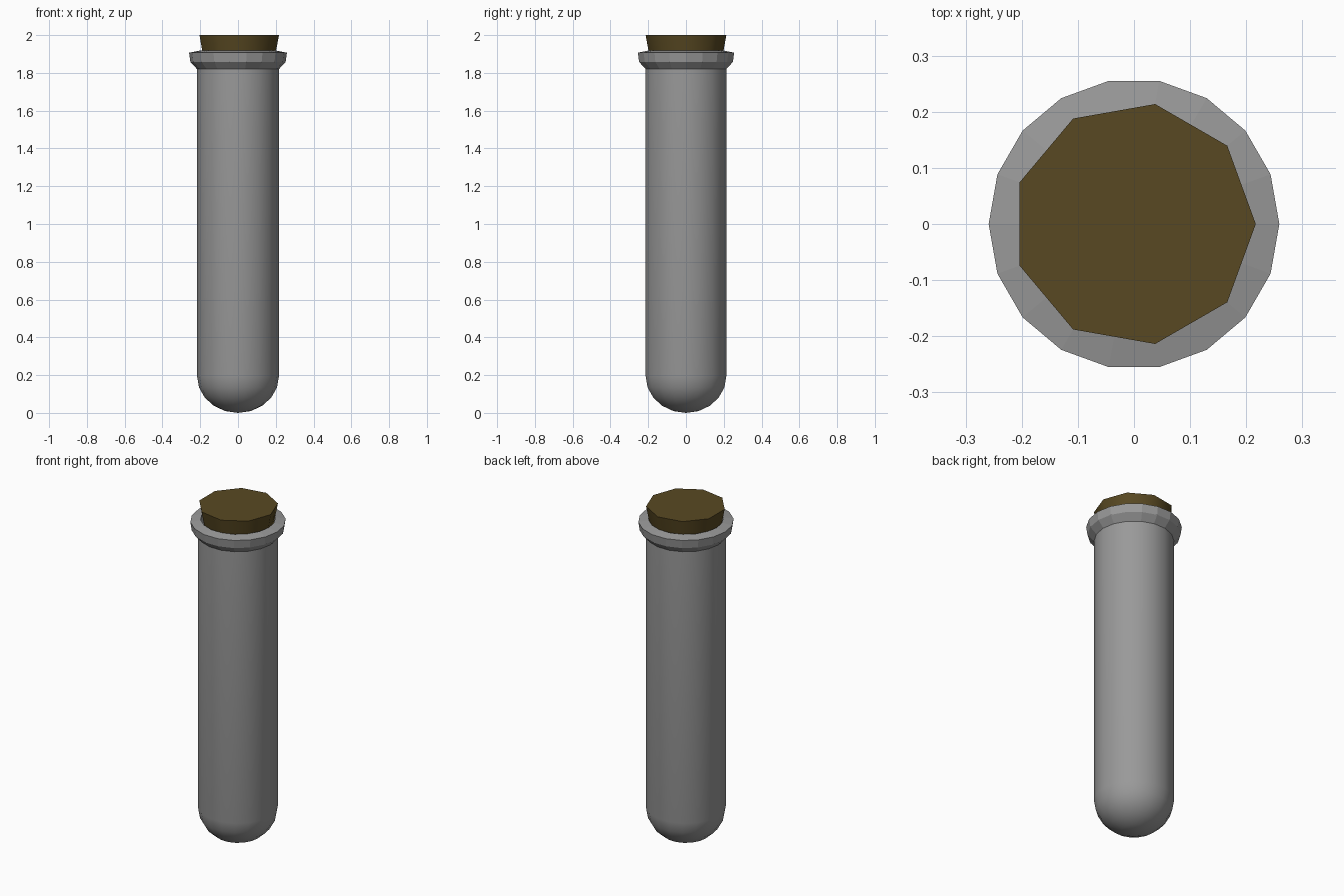
import bpy, bmesh, math

if "Cube" in bpy.data.objects:
    bpy.data.objects.remove(bpy.data.objects["Cube"])


def material(name, rgb):
    mat = bpy.data.materials.new(name)
    mat.diffuse_color = (*rgb, 1)
    mat.use_nodes = True
    mat.node_tree.nodes["Principled BSDF"].inputs["Base Color"].default_value = mat.diffuse_color
    return mat


def lathe(name, profile, sides, mat, smooth=False, closed=False):
    """Revolve (radius, z) points around z; radius 0 makes a pole."""
    bm = bmesh.new()
    rings = []
    for r, z in profile:
        if r == 0:
            rings.append([bm.verts.new((0, 0, z))] * sides)
        else:
            rings.append([bm.verts.new((r * math.cos(2 * math.pi * i / sides),
                                        r * math.sin(2 * math.pi * i / sides), z))
                          for i in range(sides)])
    pairs = list(zip(rings, rings[1:]))
    if closed:
        pairs.append((rings[-1], rings[0]))
    for a, b in pairs:
        for i in range(sides):
            j = (i + 1) % sides
            bm.faces.new(list(dict.fromkeys((a[i], a[j], b[j], b[i]))))
    # cap any open ends
    bmesh.ops.holes_fill(bm, edges=bm.edges, sides=0)
    bmesh.ops.recalc_face_normals(bm, faces=bm.faces)
    mesh = bpy.data.meshes.new(name)
    bm.to_mesh(mesh)
    bm.free()
    mesh.materials.append(mat)
    obj = bpy.data.objects.new(name, mesh)
    bpy.context.collection.objects.link(obj)
    if smooth:
        bpy.ops.object.select_all(action='DESELECT')
        obj.select_set(True)
        bpy.context.view_layer.objects.active = obj
        bpy.ops.object.shade_smooth_by_angle(angle=math.radians(50))
    return obj


SIDES = 18
R_OUT, R_IN = 0.217, 0.203
DOME = 0.195                  # height of the rounded end


def dome(radius, base, steps=5):
    """Quarter-round profile from the bottom pole up to the wall."""
    pts = [(0, base)]
    for k in range(1, steps + 1):
        a = math.pi / 2 * k / steps
        pts.append((radius * math.sin(a), DOME - (DOME - base) * math.cos(a)))
    return pts


glass = material("glass_grey", (0.32, 0.32, 0.32))
brown = material("cork_brown", (0.098, 0.066, 0.016))

# Hollow glass tube with a round bottom
outer = dome(R_OUT, 0.0)
inner = dome(R_IN, 0.012)
lathe("tube", outer + [(R_OUT, 1.84), (R_IN, 1.84)] + inner[::-1], SIDES, glass, smooth=True)

# Flared faceted rim
lathe("rim", [(R_IN, 1.82), (R_OUT, 1.82), (0.252, 1.858), (0.259, 1.907),
              (R_IN, 1.918)], SIDES, glass, closed=True)

# Tapered nine-sided stopper
lathe("cork", [(0.172, 1.76), (0.217, 2.0)], 9, brown, smooth=True)
